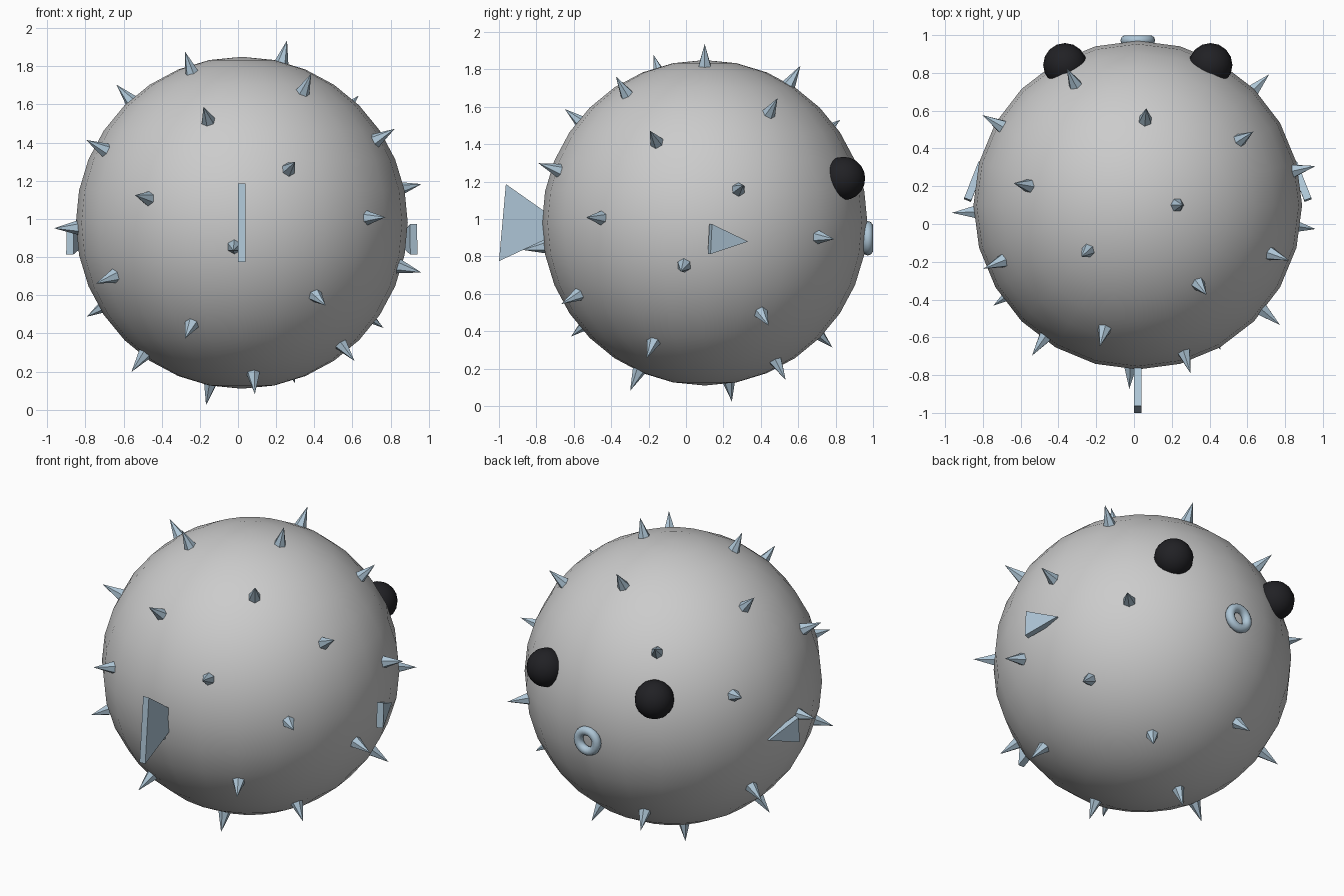
import bpy, bmesh, math
from mathutils import Vector

if "Cube" in bpy.data.objects:
    bpy.data.objects.remove(bpy.data.objects["Cube"])

C = Vector((0.02, 0.10, 0.98))   # body centre
R = 0.87                         # body radius


def material(name, rgb):
    m = bpy.data.materials.new(name)
    m.diffuse_color = (*rgb, 1)
    m.use_nodes = True
    m.node_tree.nodes["Principled BSDF"].inputs["Base Color"].default_value = m.diffuse_color
    return m


pale_blue = material("pale_blue", (0.42, 0.56, 0.67))
black = material("black", (0.015, 0.015, 0.018))


def finish(name, mat=None, smooth=None):
    ob = bpy.context.object
    ob.name = name
    if mat:
        ob.data.materials.append(mat)
    if smooth:
        bpy.ops.object.shade_smooth_by_angle(angle=math.radians(smooth))
    return ob


def plate(name, corners, thickness):
    """Flat triangular fin, thickened evenly about the plane of its corners."""
    p = [Vector(c) for c in corners]
    n = (p[1] - p[0]).cross(p[2] - p[0]).normalized() * thickness / 2
    bm = bmesh.new()
    a = [bm.verts.new(v + n) for v in p]
    b = [bm.verts.new(v - n) for v in p]
    bm.faces.new(a)
    bm.faces.new(b[::-1])
    for i in range(3):
        j = (i + 1) % 3
        bm.faces.new((a[i], b[i], b[j], a[j]))
    bmesh.ops.recalc_face_normals(bm, faces=bm.faces)
    me = bpy.data.meshes.new(name)
    bm.to_mesh(me)
    bm.free()
    me.materials.append(pale_blue)
    ob = bpy.data.objects.new(name, me)
    bpy.context.collection.objects.link(ob)


# Round body
bpy.ops.mesh.primitive_uv_sphere_add(segments=24, ring_count=16, radius=R, location=C)
finish("body", smooth=60)

# Spikes on a golden-angle spiral, leaving the face clear
N, BASE, TIP = 34, 0.855, 0.985
golden = math.pi * (3 - math.sqrt(5))
for i in range(N):
    z = 1 - (2 * i + 1) / N
    r = math.sqrt(1 - z * z)
    d = Vector((r * math.cos(-golden * i), r * math.sin(-golden * i), z))
    if d.y > 0.75:
        continue
    bpy.ops.mesh.primitive_cone_add(vertices=6, radius1=0.04, radius2=0, depth=TIP - BASE,
                                    location=C + d * (BASE + TIP) / 2,
                                    rotation=d.to_track_quat('Z', 'Y').to_euler())
    finish(f"spike_{i:02d}", pale_blue)

# Eyes and side fins, mirrored about the body centre
for side, s in (("right", 1), ("left", -1)):
    bpy.ops.mesh.primitive_uv_sphere_add(segments=16, ring_count=10, radius=0.116,
                                         location=C + Vector((0.385 * s, 0.742, 0.237)))
    finish(f"{side}_eye", black, 60)
    plate(f"{side}_fin", [(C.x + s * x, y, z) for x, y, z in
                          ((0.902, 0.124, 0.813), (0.900, 0.132, 0.973), (0.824, 0.325, 0.880))], 0.04)

# Ring mouth
bpy.ops.mesh.primitive_torus_add(major_segments=20, minor_segments=10, major_radius=0.064,
                                 minor_radius=0.028, location=(C.x, 0.972, 0.897),
                                 rotation=(math.pi / 2, 0, 0))
finish("mouth", pale_blue, 60)

# Tail fin
plate("tail_fin", [(C.x, -0.963, 1.187), (C.x, -1.0, 0.775), (C.x, -0.625, 0.949)], 0.04)
